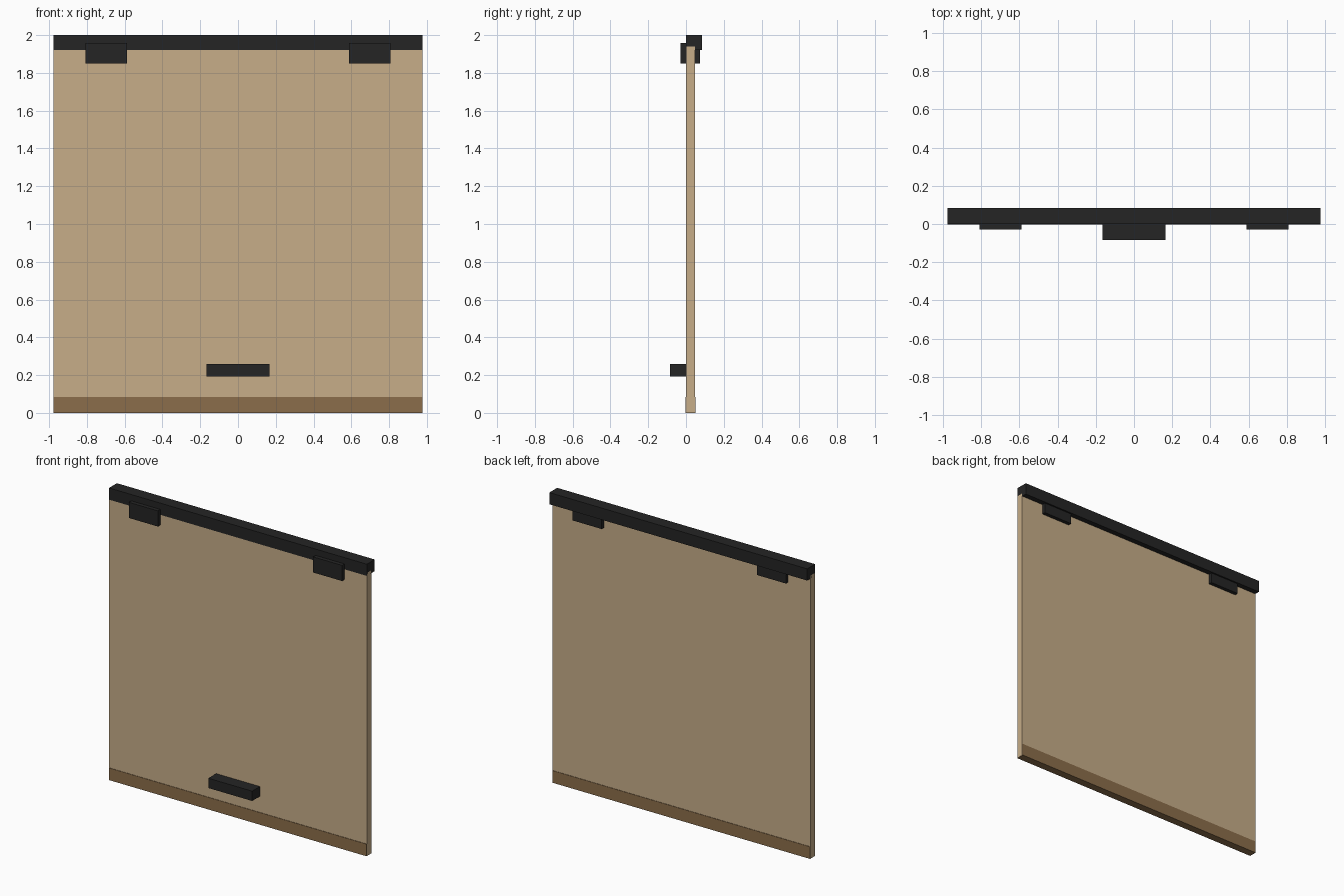
import bpy
import bmesh
from mathutils import Vector

if "Cube" in bpy.data.objects:
    bpy.data.objects.remove(bpy.data.objects["Cube"])


def material(name, rgb):
    m = bpy.data.materials.new(name)
    m.diffuse_color = (*rgb, 1.0)
    m.use_nodes = True
    m.node_tree.nodes["Principled BSDF"].inputs["Base Color"].default_value = m.diffuse_color
    return m


TAN = material("tan_wood", (0.57, 0.42, 0.25))
BROWN = material("brown_wood", (0.26, 0.155, 0.069))
DARK = material("dark_metal", (0.018, 0.018, 0.018))


def box(name, x, y, z, mat):
    """Axis-aligned block from (min, max) ranges."""
    lo, hi = Vector((x[0], y[0], z[0])), Vector((x[1], y[1], z[1]))
    bm = bmesh.new()
    bmesh.ops.create_cube(bm, size=1.0)
    bmesh.ops.scale(bm, vec=hi - lo, verts=bm.verts)
    me = bpy.data.meshes.new(name)
    bm.to_mesh(me)
    bm.free()
    me.materials.append(mat)
    ob = bpy.data.objects.new(name, me)
    ob.location = (lo + hi) / 2
    bpy.context.collection.objects.link(ob)
    return ob


HALF = 0.977  # half width of the door

# Door panel, tucked slightly into the top rail
box("door_panel", (-HALF, HALF), (0.0, 0.048), (0.001, 1.94), TAN)

# Kick strip wrapped around the bottom edge
box("kick_strip", (-HALF + 0.001, HALF - 0.001), (-0.003, 0.051), (0.0, 0.083), BROWN)

# Top rail
box("top_rail", (-HALF, HALF), (-0.001, 0.084), (1.92, 2.0), DARK)

# Hanger brackets straddling the panel
for side, cx in (("left", -0.698), ("right", 0.698)):
    box(f"hanger_bracket_{side}", (cx - 0.11, cx + 0.11), (-0.028, 0.073),
        (1.85, 1.957), DARK)

# Pull handle low on the front
box("pull_handle", (-0.166, 0.166), (-0.084, 0.0), (0.193, 0.26), DARK)
